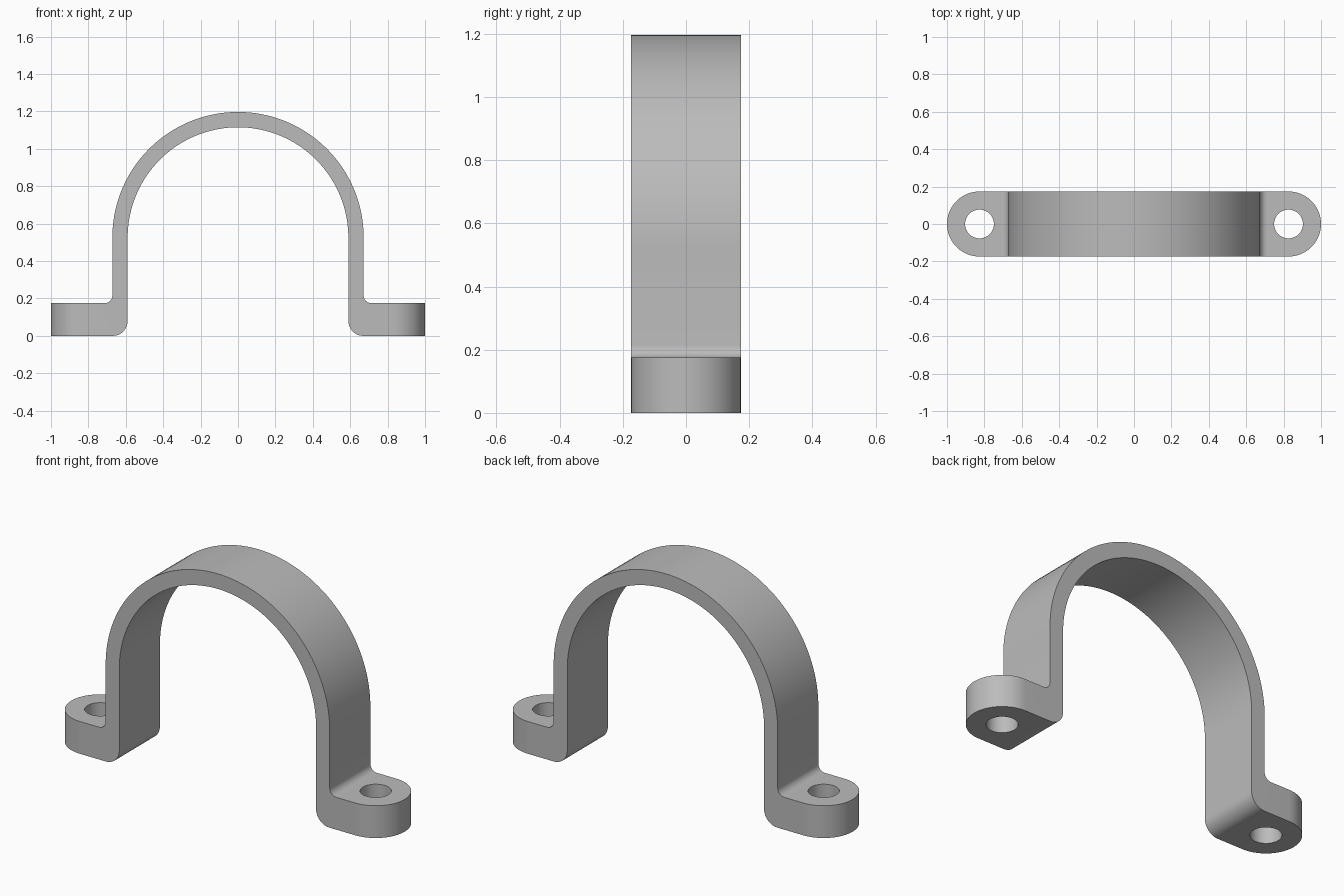
import bpy, bmesh
from math import sin, cos, pi, radians

cube = bpy.data.objects.get("Cube")
if cube:
    bpy.data.objects.remove(cube, do_unlink=True)

HALF_WIDTH = 0.174            # half depth of the strap, also the lug end radius
OUTER, INNER = 0.672, 0.59    # arch radii
ARCH_Z = 0.525                # height of the arch centre
LUG_TOP = 0.175
LUG_X = 1 - HALF_WIDTH        # hole and lug end centre
HOLE = 0.077
HEEL, FILLET = 0.08, 0.04     # rounded heel and inner corner fillet


def arc(cx, cy, r, start, end, steps):
    angles = [radians(start + (end - start) * i / steps) for i in range(steps + 1)]
    return [(cx + r * cos(a), cy + r * sin(a)) for a in angles]


def prism(name, outline, place, direction):
    """Extrude a closed outline into a solid."""
    bm = bmesh.new()
    face = bm.faces.new([bm.verts.new(place(u, v)) for u, v in outline])
    extruded = bmesh.ops.extrude_face_region(bm, geom=[face])["geom"]
    verts = [g for g in extruded if isinstance(g, bmesh.types.BMVert)]
    bmesh.ops.translate(bm, verts=verts, vec=direction)
    bmesh.ops.recalc_face_normals(bm, faces=bm.faces)
    mesh = bpy.data.meshes.new(name)
    bm.to_mesh(mesh)
    bm.free()
    obj = bpy.data.objects.new(name, mesh)
    bpy.context.collection.objects.link(obj)
    return obj


def cut(target, cutter, operation):
    cutter.hide_render = True
    mod = target.modifiers.new(operation.title(), "BOOLEAN")
    mod.operation = operation
    mod.solver = "EXACT"
    mod.object = cutter
    bpy.ops.object.modifier_apply(modifier=mod.name)
    bpy.data.objects.remove(cutter, do_unlink=True)


# Side profile: outer arch, then the left half of the feet, inner arch and right feet
END = 1.1
foot_top = arc(OUTER + FILLET, LUG_TOP + FILLET, FILLET, 270, 180, 10)
heel = arc(INNER + HEEL, HEEL, HEEL, 180, 270, 12)
right_outer = [(END, 0), (END, LUG_TOP)] + foot_top
mirror = lambda pts: [(-x, z) for x, z in reversed(pts)]
profile = (right_outer + arc(0, ARCH_Z, OUTER, 0, 180, 72) + mirror(right_outer)
           + mirror(heel) + arc(0, ARCH_Z, INNER, 180, 0, 72) + heel)
strap = prism("pipe_strap", profile, lambda x, z: (x, -HALF_WIDTH, z),
              (0, 2 * HALF_WIDTH, 0))
bpy.context.view_layer.objects.active = strap
strap.select_set(True)

# Round both lug ends and drill a bolt hole in each
# (short straight sides reach past the strap so only the ends are trimmed)
for side in (-1, 1):
    inset = 0.01
    ends = arc(LUG_X, 0, HALF_WIDTH, -90, 90, 40)
    waste = ([(LUG_X, -HALF_WIDTH)] + ends[1:-1] + [(LUG_X, HALF_WIDTH)]
             + [(LUG_X, 0.3), (END + 0.1, 0.3), (END + 0.1, -0.3), (LUG_X, -0.3)])
    place = lambda x, y: (side * x, y, -0.1)
    cut(strap, prism("lug_trim", waste, place, (0, 0, 0.5)), "DIFFERENCE")
    hole = arc(LUG_X, 0, HOLE, 0, 360, 48)[:-1]
    cut(strap, prism("bolt_hole", hole, place, (0, 0, 0.5)), "DIFFERENCE")

# Plain grey finish
grey = bpy.data.materials.new("plain_grey")
grey.use_nodes = True
colour = (0.5, 0.5, 0.5, 1)
grey.diffuse_color = colour
grey.node_tree.nodes["Principled BSDF"].inputs["Base Color"].default_value = colour
strap.data.materials.clear()
strap.data.materials.append(grey)
for poly in strap.data.polygons:
    poly.material_index = 0
bpy.ops.object.shade_smooth_by_angle(angle=radians(30))
